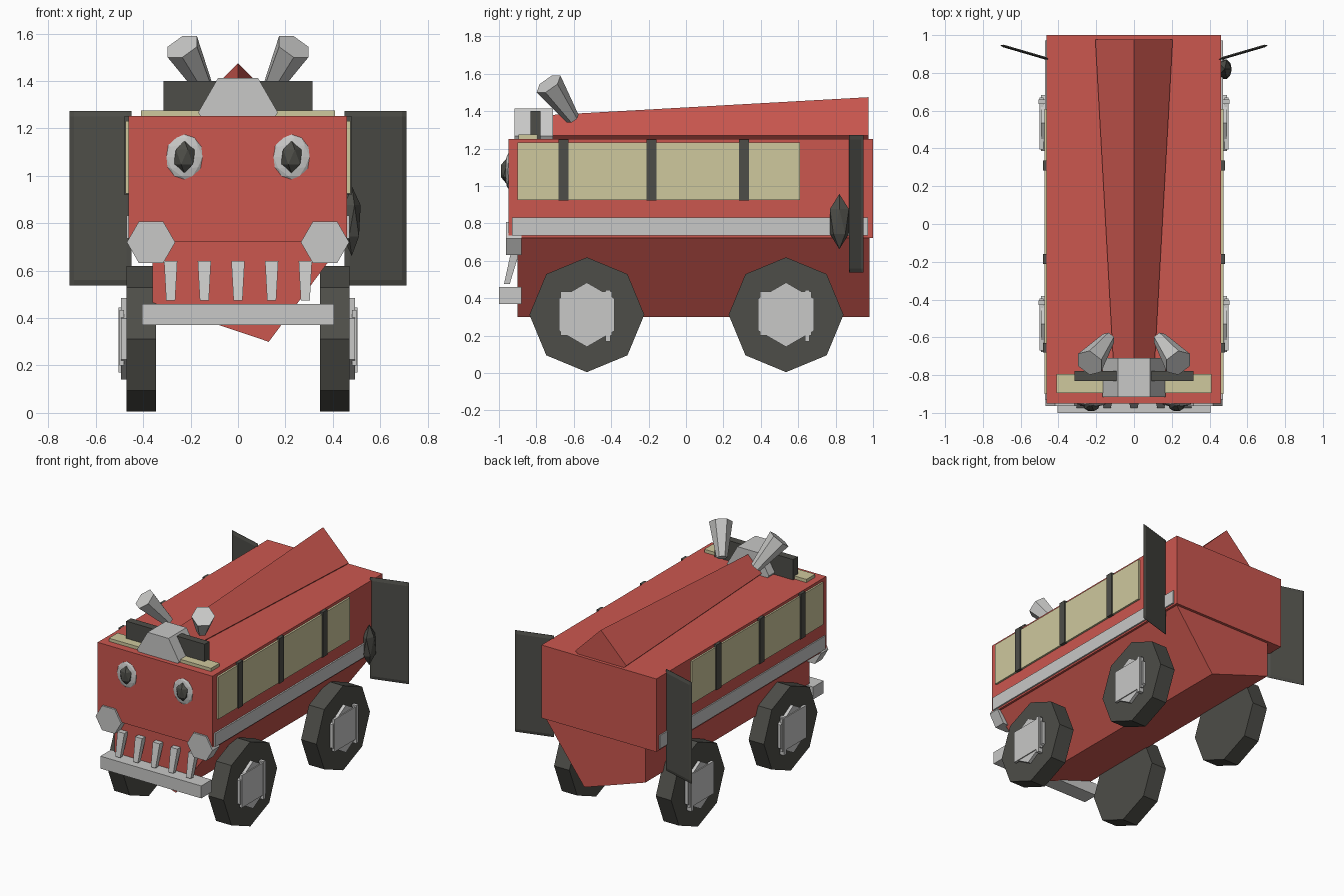
import bpy, bmesh, math
from mathutils import Vector, Matrix

cube = bpy.data.objects.get("Cube")
if cube:
    bpy.data.objects.remove(cube, do_unlink=True)


def material(name, rgb):
    m = bpy.data.materials.new(name)
    m.use_nodes = True
    m.diffuse_color = (*rgb, 1)
    m.node_tree.nodes["Principled BSDF"].inputs["Base Color"].default_value = (*rgb, 1)
    return m


RED = material("red paint", (0.60, 0.095, 0.078))
DARK = material("dark rubber", (0.075, 0.075, 0.065))
GREY = material("light metal", (0.58, 0.58, 0.57))
CREAM = material("cream glass", (0.62, 0.58, 0.34))


def finish(name, bm, mat):
    bmesh.ops.recalc_face_normals(bm, faces=bm.faces[:])
    me = bpy.data.meshes.new(name)
    bm.to_mesh(me)
    bm.free()
    me.materials.append(mat)
    ob = bpy.data.objects.new(name, me)
    bpy.context.scene.collection.objects.link(ob)
    return ob


def loft(name, rings, mat):
    """Join matching rings of points and cap both ends."""
    bm = bmesh.new()
    loops = [[bm.verts.new(p) for p in ring] for ring in rings]
    for a, b in zip(loops, loops[1:]):
        for i in range(len(a)):
            j = (i + 1) % len(a)
            bm.faces.new((a[i], a[j], b[j], b[i]))
    bm.faces.new(loops[0])
    bm.faces.new(loops[-1])
    return finish(name, bm, mat)


def box(name, x, y, z, mat):
    ring = [(x[0], y[0]), (x[1], y[0]), (x[1], y[1]), (x[0], y[1])]
    return loft(name, [[(*p, h) for p in ring] for h in z], mat)


def ngon(n, u, v, r, turn=0.0):
    return [(u + r * math.cos(turn + math.tau * i / n),
             v + r * math.sin(turn + math.tau * i / n)) for i in range(n)]


def along_x(name, pts, x0, x1, mat):
    return loft(name, [[(x, u, v) for u, v in pts] for x in (x0, x1)], mat)


def along_y(name, pts, y0, y1, mat):
    return loft(name, [[(u, y, v) for u, v in pts] for y in (y0, y1)], mat)


def blob(name, centre, size, level, mat):
    bm = bmesh.new()
    bmesh.ops.create_icosphere(bm, subdivisions=level, radius=1,
                               matrix=Matrix.LocRotScale(Vector(centre), None, Vector(size)))
    return finish(name, bm, mat)


def horn(name, start, end, r0, r1, mat):
    a, b = Vector(start), Vector(end)
    q = (b - a).to_track_quat('Z', 'Y')
    rings = [[c + q @ Vector((*p, 0)) for p in ngon(6, 0, 0, r)] for c, r in ((a, r0), (b, r1))]
    return loft(name, rings, mat)


# Body: upper box and lopsided lower hull
box("upper_body", (-0.462, 0.46), (-0.95, 1.0), (0.722, 1.252), RED)
hull = [(0.45, 0.73), (0.13, 0.30), (-0.36, 0.465), (-0.36, 0.73)]
along_y("lower_body", hull, -0.9, 0.98, RED)

# Tapered roof ridge, a diamond in section
loft("roof_ridge", [[(u, y, v) for u, v in ngon(4, 0, 1.27, r)]
                    for y, r in ((-0.72, 0.11), (0.977, 0.205))], RED)

# Roof front: cream panel, dark light bar and metal hump
box("roof_panel", (-0.41, 0.41), (-0.895, -0.795), (1.24, 1.275), CREAM)
box("light_bar", (-0.315, 0.315), (-0.832, -0.778), (1.25, 1.4), DARK)
along_y("roof_hump", ngon(6, 0, 1.268, 0.168), -0.917, -0.71, GREY)

# Bumper and teeth
box("bumper", (-0.405, 0.405), (-1.0, -0.88), (0.37, 0.46), GREY)
for i in range(5):
    x = (i - 2) * 0.142
    rings = []
    for y, z, w in ((-0.915, 0.64, 0.028), (-0.958, 0.475, 0.019)):
        rings.append([(x + sx * w, y + sy * w * 0.8, z)
                      for sx, sy in ((-1, -1), (1, -1), (1, 1), (-1, 1))])
    loft(f"tooth_{i + 1}", rings, GREY)

for side, s in (("left", 1), ("right", -1)):
    # Windows, pillars and side trim
    box(f"{side}_window", (s * 0.44, s * 0.474), (-0.9, 0.61), (0.925, 1.232), CREAM)
    for i, y in enumerate((-0.655, -0.185, 0.31)):
        box(f"{side}_pillar_{i + 1}", (s * 0.44, s * 0.482), (y - 0.026, y + 0.026),
            (0.922, 1.25), DARK)
    box(f"{side}_trim", (s * 0.43, s * 0.471), (-0.93, 0.972), (0.735, 0.832), GREY)

    # Wheels with layered hubs
    for end, y in (("front", -0.53), ("rear", 0.535)):
        tag = f"{side}_{end}"
        along_x(f"{tag}_wheel", ngon(8, y, 0.312, 0.307), s * 0.347, s * 0.47, DARK)
        along_x(f"{tag}_hub", ngon(6, y, 0.312, 0.172, math.pi / 2), s * 0.46, s * 0.493, GREY)
        box(f"{tag}_hub_plate", (s * 0.48, s * 0.5), (y - 0.14, y + 0.135), (0.2, 0.435), GREY)
        box(f"{tag}_hub_bar", (s * 0.47, s * 0.505), (y + 0.1, y + 0.125), (0.17, 0.445), GREY)

    # Headlight, eye and horn
    along_y(f"{side}_headlight", ngon(6, s * 0.367, 0.72, 0.102), -0.963, -0.88, GREY)
    blob(f"{side}_eye", (s * 0.226, -0.95, 1.08), (0.08, 0.016, 0.095), 2, GREY)
    blob(f"{side}_pupil", (s * 0.226, -0.958, 1.08), (0.05, 0.038, 0.07), 1, DARK)
    horn(f"{side}_horn", (s * 0.135, -0.605, 1.36), (s * 0.235, -0.735, 1.545),
         0.037, 0.078, GREY)

    # Rear wing plate, thin and swept back, with bevelled edges
    inner, outer = Vector((s * 0.45, 0.872)), Vector((s * 0.71, 0.948))
    d = (outer - inner).normalized()
    n = Vector((-d.y, d.x)) * 0.007
    rings = []
    for z, t in ((0.537, 0.15), (0.56, 1), (1.25, 1), (1.274, 0.15)):
        ring = [inner, inner + d * 0.02 + n * t, outer - d * 0.02 + n * t,
                outer, outer - d * 0.02 - n * t, inner + d * 0.02 - n * t]
        rings.append([(p.x, p.y, z) for p in ring])
    loft(f"{side}_wing_plate", rings, DARK)

# Single lantern on the left rear side
blob("side_lantern", (0.48, 0.82, 0.81), (0.042, 0.06, 0.148), 1, DARK)
